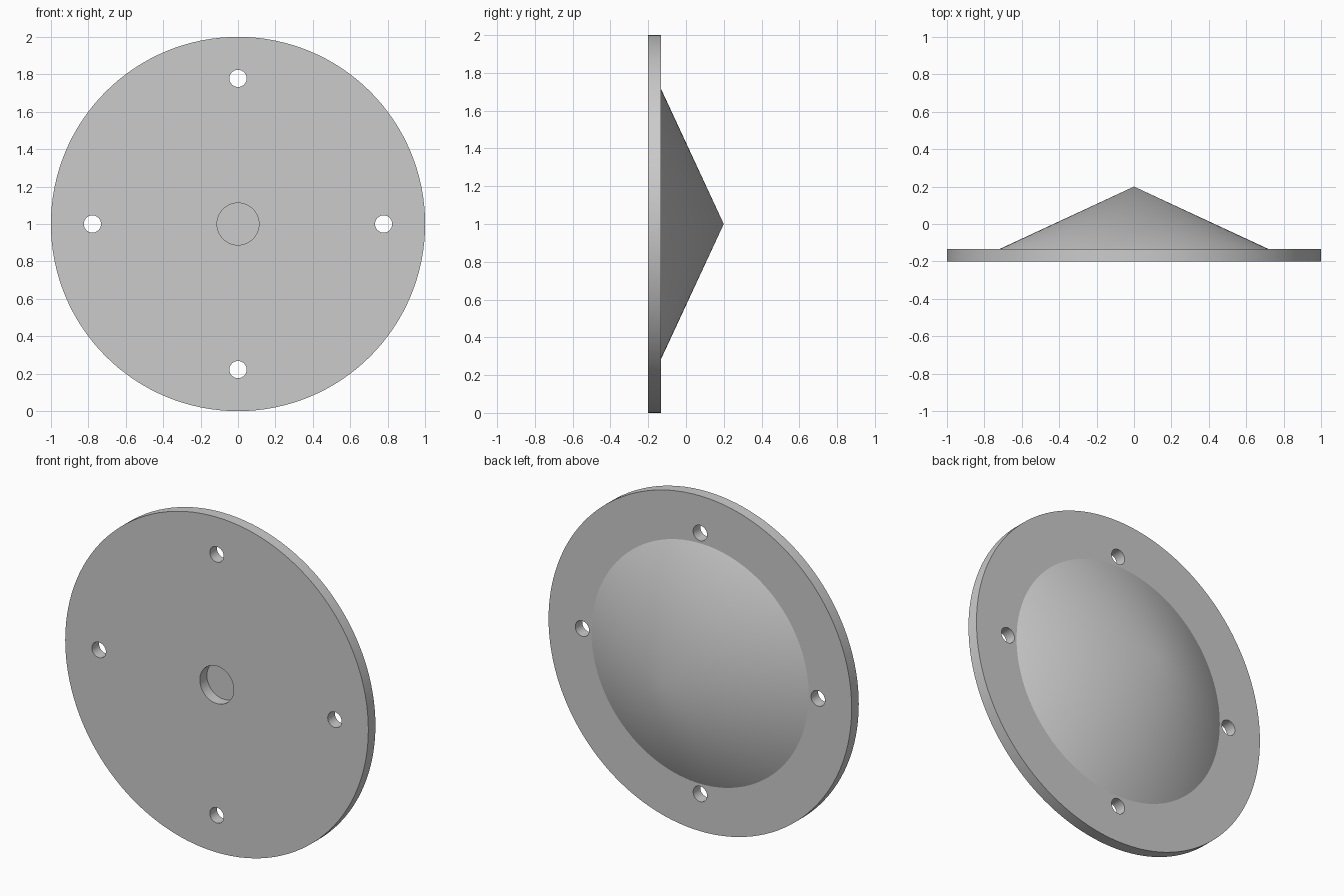
import bpy
import math
from mathutils import Matrix, Vector

if "Cube" in bpy.data.objects:
    bpy.data.objects.remove(bpy.data.objects["Cube"], do_unlink=True)

FRONT, BACK, TIP = -0.2, -0.133, 0.2
AXIS_Z = 1.0

grey = bpy.data.materials.new("light_grey")
grey.use_nodes = True
colour = (0.6, 0.6, 0.6, 1)
grey.diffuse_color = colour
grey.node_tree.nodes["Principled BSDF"].inputs["Base Color"].default_value = colour


def round_part(name, r_front, r_back, y0, y1, x=0, z=AXIS_Z, sides=128):
    """Cylinder or cone lying along y, from y0 to y1."""
    bpy.ops.mesh.primitive_cone_add(vertices=sides, radius1=r_front, radius2=r_back,
                                    depth=y1 - y0)
    ob = bpy.context.object
    ob.name = name
    ob.data.transform(Matrix.Translation((x, (y0 + y1) / 2, z))
                      @ Matrix.Rotation(-math.pi / 2, 4, "X"))
    ob.data.materials.append(grey)
    return ob


def cut(target, cutter):
    cutter.hide_render = True
    cutter.hide_set(True)
    mod = target.modifiers.new(cutter.name, "BOOLEAN")
    mod.operation = "DIFFERENCE"
    mod.solver = "EXACT"
    mod.object = cutter
    bpy.context.view_layer.objects.active = target
    bpy.ops.object.modifier_apply(modifier=mod.name)
    bpy.data.objects.remove(cutter, do_unlink=True)


def smooth(ob):
    bpy.ops.object.select_all(action="DESELECT")
    ob.select_set(True)
    bpy.context.view_layer.objects.active = ob
    bpy.ops.object.shade_smooth_by_angle(angle=math.radians(30))


# Round mounting plate with four bolt holes and a central bore
plate = round_part("mounting_plate", 1, 1, FRONT, BACK)
for i in range(4):
    a = i * math.pi / 2
    cut(plate, round_part("bolt_hole_cutter", 0.046, 0.046, FRONT - 0.1, BACK + 0.1,
                          0.778 * math.cos(a), AXIS_Z + 0.778 * math.sin(a), 48))
cut(plate, round_part("bore_cutter", 0.112, 0.112, FRONT - 0.1, BACK + 0.1, sides=64))
smooth(plate)

# Shallow cone on the back of the plate, closing the bore
cone = round_part("back_cone", 0.717, 0, BACK, TIP)
smooth(cone)
